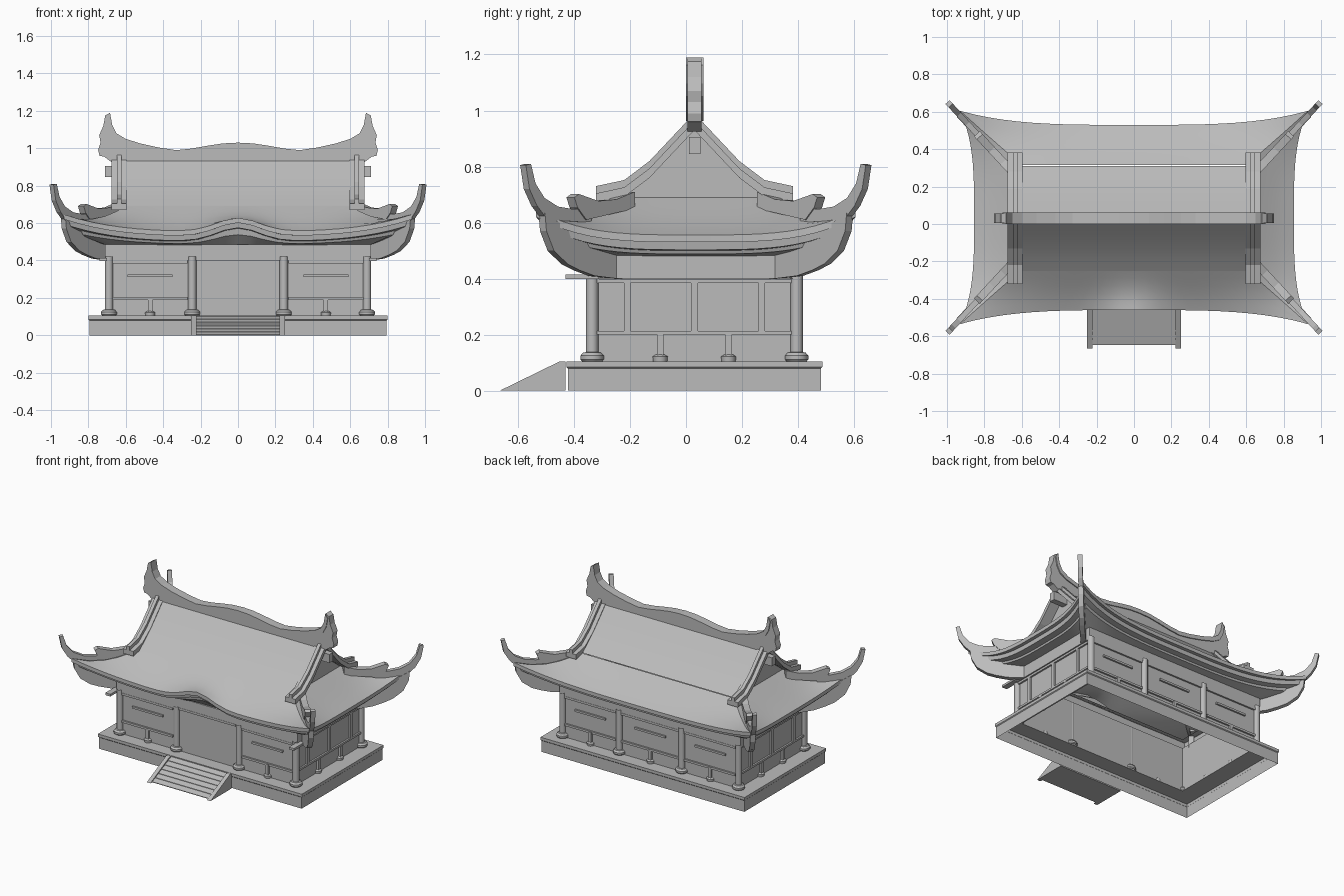
import bpy, bmesh, math
from mathutils import Vector

cube = bpy.data.objects.get("Cube")
if cube:
    bpy.data.objects.remove(cube, do_unlink=True)

mat = bpy.data.materials.new("plain grey")
mat.use_nodes = True
GREY = (0.5, 0.5, 0.5, 1)
mat.diffuse_color = GREY
mat.node_tree.nodes["Principled BSDF"].inputs["Base Color"].default_value = GREY

YC = 0.03          # building centre in y
WX, WY = 0.69, 0.365   # wall half sizes
FLOOR = 0.105


def make(name, verts, faces, smooth=False):
    bm = bmesh.new()
    vs = [bm.verts.new(v) for v in verts]
    for f in faces:
        bm.faces.new([vs[i] for i in f])
    bmesh.ops.recalc_face_normals(bm, faces=bm.faces)
    me = bpy.data.meshes.new(name)
    bm.to_mesh(me)
    bm.free()
    me.materials.append(mat)
    ob = bpy.data.objects.new(name, me)
    bpy.context.collection.objects.link(ob)
    if smooth:
        bpy.ops.object.select_all(action='DESELECT')
        ob.select_set(True)
        bpy.context.view_layer.objects.active = ob
        bpy.ops.object.shade_smooth_by_angle(angle=math.radians(35))
    return ob


def prism(name, near, far, smooth=False):
    """Solid between two matching outlines."""
    n = len(near)
    sides = [(i, (i + 1) % n, (i + 1) % n + n, i + n) for i in range(n)]
    return make(name, near + far, [tuple(range(n)), tuple(range(n, 2 * n))] + sides, smooth)


def box(name, x, y, z):
    near, far = [[(a, b, c) for a, b in ((x[0], y[0]), (x[1], y[0]), (x[1], y[1]), (x[0], y[1]))] for c in z]
    return prism(name, near, far)


def loft(name, loops, smooth=True):
    n = len(loops[0])
    faces = [(k * n + i, k * n + (i + 1) % n, (k + 1) * n + (i + 1) % n, (k + 1) * n + i)
             for k in range(len(loops) - 1) for i in range(n)]
    return make(name, [p for lp in loops for p in lp], faces, smooth)


def post(name, x, y, rings):
    """Round post from (radius, height) rings."""
    loops = [[(x + r * math.cos(a * math.tau / 12), y + r * math.sin(a * math.tau / 12), z)
              for a in range(12)] for r, z in rings]
    return loft(name, loops)


def rect(hx, hy, z):
    return [(sx * hx, YC + sy * hy, z) for sx, sy in ((-1, -1), (1, -1), (1, 1), (-1, 1))]


# Hollow stone platform, open underneath
loft("platform", [rect(0.795, 0.452, 0), rect(0.795, 0.452, 0.08), rect(0.8, 0.457, 0.085),
                  rect(0.8, 0.457, FLOOR), rect(0.67, 0.345, FLOOR)], False)

# Entrance ramp of overlapping treads between two stringers
treads = []
for i in range(6):
    y, z = -0.43 - 0.036 * i, 0.1 - 0.0165 * i
    treads += [(y, z), (y - 0.036, z - 0.013)]
treads += [(-0.645, 0), (-0.43, 0)]
prism("entrance_treads", [(-0.225, y, z) for y, z in treads], [(0.225, y, z) for y, z in treads])
for s in (-1, 1):
    tri = [(-0.43, 0), (-0.43, FLOOR), (-0.45, FLOOR), (-0.665, 0)]
    prism("stair_stringer", [(s * 0.222, y, z) for y, z in tri], [(s * 0.25, y, z) for y, z in tri])


def wall_box(name, wall, along, out, z):
    """Box given by its span along a wall and its offset outward."""
    axis, s = wall
    if axis == 'y':
        box(name, along, sorted((YC + s * (WY + out[0]), YC + s * (WY + out[1]))), z)
    else:
        box(name, sorted((s * (WX + out[0]), s * (WX + out[1]))), (YC + along[0], YC + along[1]), z)


FRONT, BACK = ('y', -1), ('y', 1)
COLUMN = [(0.022, FLOOR), (0.022, 0.42)]
FOOT = [(0.036, FLOOR), (0.042, 0.112), (0.042, 0.125), (0.032, 0.136), (0.02, 0.138)]
SMALL_FOOT = [(0.025, FLOOR), (0.027, 0.122), (0.014, 0.13)]


def short_post(wall, a):
    axis, s = wall
    wall_box("short_post", wall, (a - 0.012, a + 0.012), (0, 0.015), (FLOOR, 0.2))
    x, y = (a, YC + s * WY) if axis == 'y' else (s * WX, YC + a)
    post("short_post_foot", x, y, SMALL_FOOT)


# Long walls: three bays, with the door in the middle of the front
for wall in (FRONT, BACK):
    wall_box("long_wall", wall, (-WX, WX), (-0.02, 0), (FLOOR, 0.42))
    for c, half in ((-0.47, 0.2), (0.47, 0.2), (0, 0.225)):
        if wall == FRONT and c == 0:
            wall_box("door_lintel", wall, (-half, half), (0, 0.012), (0.4, 0.415))
            continue
        for z in (0.19, 0.385):
            wall_box("long_rail", wall, (c - half, c + half), (0, 0.012), (z, z + 0.015))
        wall_box("window_bar", wall, (c - 0.12, c + 0.12), (0, 0.012), (0.312, 0.326))
        short_post(wall, c)
    for x in (-WX, -0.245, 0.245, WX):
        y = YC + wall[1] * WY
        post("column", x, y, COLUMN)
        post("column_foot", x, y, FOOT)

# Short walls: rails, dividers and short posts
for s in (-1, 1):
    wall = ('x', s)
    wall_box("side_wall", wall, (-WY, WY), (-0.02, 0), (FLOOR, 0.42))
    for z in (0.2, 0.385):
        wall_box("side_rail", wall, (-WY, WY), (0, 0.012), (z, z + 0.014))
    for a in (-0.24, 0, 0.24):
        wall_box("side_divider", wall, (a - 0.012, a + 0.012), (0, 0.012), (0.21, 0.39))
    for a in (-0.122, 0.122):
        short_post(wall, a)
    box("beam_end", sorted((s * 0.7, s * 0.74)), (-0.43, -0.31), (0.398, 0.414))

# Top beam around the walls
loft("top_beam", [rect(0.67, 0.345, 0.4), rect(0.71, 0.375, 0.4), rect(0.71, 0.375, 0.485),
                  rect(0.67, 0.345, 0.485)], False)


# Lower roof: swept loops with upturned corners and a raised front arch
def eave_loop(hx, hy, z, flare, rise, bump, n=24):
    pts = []
    for k in range(4):
        for i in range(n):
            u = -1 + 2 * i / n
            e = abs(u) ** 3.5
            long_side = k % 2 == 0
            a = u * ((hx if long_side else hy) + flare)
            o = (hy if long_side else hx) + flare * e
            lift = bump * math.exp(-(a / 0.16) ** 2) if k == 0 else 0
            x, y = [(a, -o), (o, a), (-a, o), (-o, -a)][k]
            pts.append((x, YC + 0.005 + y, z + rise * e + lift))
    return pts


def skirt(t, z):
    return eave_loop(0.6 + 0.255 * t, 0.28 + 0.215 * t, z, 0.075 * t * t, 0.09 * t ** 3, 0.072 * t * t)


SLOPE = [(0, 0.69), (0.2, 0.66), (0.4, 0.63), (0.6, 0.602), (0.8, 0.577), (1, 0.556)]
loft("lower_roof", [skirt(t, z) for t, z in SLOPE] + [
    eave_loop(0.855, 0.495, 0.53, 0.075, 0.09, 0.072),
    eave_loop(0.83, 0.47, 0.53, 0.075, 0.085, 0.072),
    eave_loop(0.825, 0.465, 0.503, 0.07, 0.08, 0.072),
    eave_loop(0.78, 0.425, 0.5, 0.06, 0.06, 0.072),
    eave_loop(0.775, 0.42, 0.488, 0.055, 0.05, 0.05),
    eave_loop(0.7, 0.365, 0.48, 0, 0, 0)])

# Upper roof, gable walls and raised barge boards
HALF = [(0.08, 0.872), (0.16, 0.79), (0.22, 0.737), (0.28, 0.69)]
BARGE = [(0.08, 0.875), (0.16, 0.79), (0.25, 0.722), (0.352, 0.7)]


def both(half):
    return [(YC - d, z) for d, z in reversed(half)] + [(YC, 0.96)] + [(YC + d, z) for d, z in half]


prof = both(HALF)
m = len(prof)
make("upper_roof", [(x, y, z) for x in (-0.61, 0.61) for y, z in prof],
     [(i, i + 1, m + i + 1, m + i) for i in range(m - 1)], True)


def strip(name, x0, x1, low, high):
    line = both(BARGE)
    outline = [(y, z + high) for y, z in line] + [(y, z + low) for y, z in reversed(line)]
    prism(name, [(x0, y, z) for y, z in outline], [(x1, y, z) for y, z in outline])


for s in (-1, 1):
    make("gable_wall", [(s * 0.602, y, z) for y, z in prof], [tuple(range(m))])
    strip("barge_overhang", s * 0.595, s * 0.675, -0.03, 0.004)
    strip("barge_fin", s * 0.624, s * 0.648, -0.03, 0.03)
    box("purlin_end", sorted((s * 0.6, s * 0.71)), (0.01, 0.052), (0.845, 0.905))

# Main ridge with horned ends and a wider cap
TOP = [(0, 1.03), (0.08, 1.026), (0.16, 1.014), (0.25, 0.998), (0.33, 0.99), (0.42, 1.003), (0.52, 1.025),
       (0.6, 1.05), (0.65, 1.08), (0.673, 1.125), (0.684, 1.19)]
HORN = [(0.71, 1.175), (0.72, 1.12), (0.742, 1.07), (0.735, 1.03), (0.748, 0.99), (0.74, 0.96),
        (0.715, 0.955), (0.675, 0.925)]


def mirrored(half):
    return [(-x, z) for x, z in reversed(half[1:])] + half


ridge = mirrored(TOP) + HORN + [(-x, z) for x, z in reversed(HORN)]
prism("main_ridge", [(x, 0.005, z) for x, z in ridge], [(x, 0.055, z) for x, z in ridge])
line = mirrored(TOP)
inner = mirrored([(x + 0.02 * max(0, x - 0.5) / 0.2, z - 0.028) for x, z in TOP])
cap = line + inner[::-1]
prism("ridge_cap", [(x, 0, z) for x, z in cap], [(x, 0.062, z) for x, z in cap])

# Corner hip ridges and the brackets beneath them, set on the diagonals
UPPER_HIP = [(0.64, 0.71), (0.7, 0.683), (0.76, 0.677), (0.825, 0.702), (0.84, 0.69), (0.83, 0.655),
             (0.8, 0.61), (0.64, 0.65)]
LOWER_HIP = [(0.78, 0.652), (0.84, 0.648), (0.89, 0.657), (0.935, 0.688), (0.965, 0.74), (0.98, 0.81),
             (0.997, 0.805), (0.985, 0.72), (0.96, 0.66), (0.925, 0.61), (0.78, 0.6)]
BRACKET = [(0.68, 0.48), (0.78, 0.52), (0.935, 0.635), (0.93, 0.57), (0.905, 0.5), (0.86, 0.452),
           (0.82, 0.43), (0.77, 0.41), (0.68, 0.398)]


def diagonal(name, outline, width, sx, sy):
    side = Vector((0.733, -0.68)) * width / 2
    rows = []
    for k in (-1, 1):
        rows.append([(sx * (x + k * side.x), YC + 0.005 + sy * (0.275 + (x - 0.68) * 1.078 + k * side.y), z)
                     for x, z in outline])
    prism(name, rows[0], rows[1])


for sx in (-1, 1):
    for sy in (-1, 1):
        diagonal("upper_hip_ridge", UPPER_HIP, 0.042, sx, sy)
        diagonal("lower_hip_ridge", LOWER_HIP, 0.03, sx, sy)
        diagonal("corner_bracket", BRACKET, 0.034, sx, sy)
